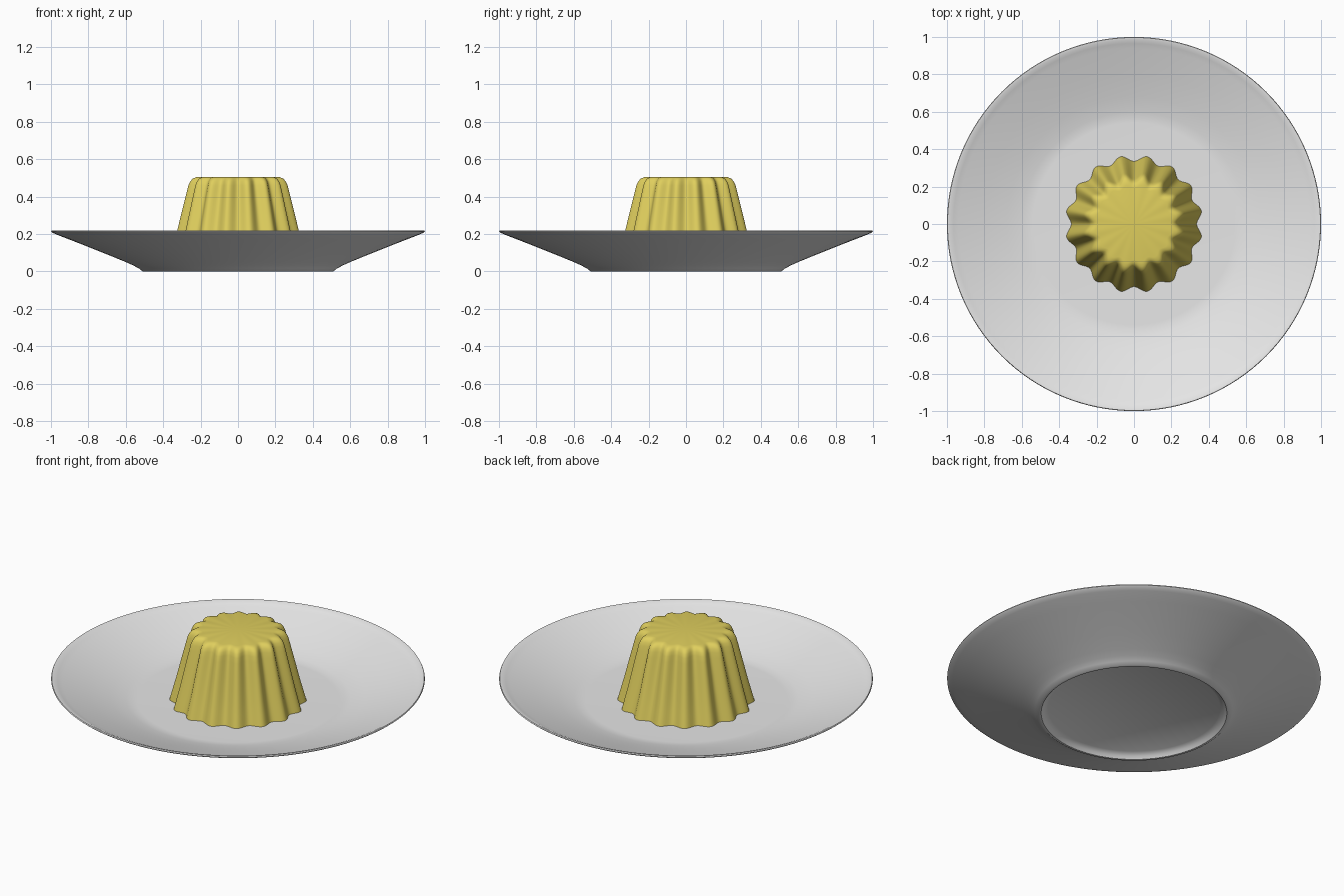
import bpy, math

if "Cube" in bpy.data.objects:
    bpy.data.objects.remove(bpy.data.objects["Cube"])


def material(name, rgb):
    m = bpy.data.materials.new(name)
    m.diffuse_color = (*rgb, 1)
    m.use_nodes = True
    m.node_tree.nodes["Principled BSDF"].inputs["Base Color"].default_value = m.diffuse_color
    return m


def revolve(name, profile, seg, mat, radius, angle):
    """Lathe a profile that starts and ends on the axis (r = 0)."""
    verts = [(0, 0, profile[0][1])]
    for p in profile[1:-1]:
        for i in range(seg):
            a = 2 * math.pi * i / seg
            r = radius(p, a)
            verts.append((r * math.cos(a), r * math.sin(a), p[1]))
    verts.append((0, 0, profile[-1][1]))
    rings, last = len(profile) - 2, len(verts) - 1
    faces = []
    for i in range(seg):
        j = (i + 1) % seg
        faces.append((0, 1 + j, 1 + i))
        for k in range(rings - 1):
            a, b = 1 + k * seg, 1 + (k + 1) * seg
            faces.append((a + i, a + j, b + j, b + i))
        b = 1 + (rings - 1) * seg
        faces.append((b + i, b + j, last))
    me = bpy.data.meshes.new(name)
    me.from_pydata(verts, [], faces)
    me.materials.append(mat)
    ob = bpy.data.objects.new(name, me)
    bpy.context.collection.objects.link(ob)
    bpy.ops.object.select_all(action='DESELECT')
    ob.select_set(True)
    bpy.context.view_layer.objects.active = ob
    bpy.ops.object.shade_smooth_by_angle(angle=math.radians(angle))
    return ob


white = material("plate white", (0.8, 0.8, 0.8))
yellow = material("custard yellow", (0.74, 0.62, 0.11))

# plate: recessed base, foot, sloping wall, rounded rim, flat well
plate_profile = [(0, 0.03), (0.46, 0.03), (0.485, 0.015), (0.497, 0.0),
                 (0.51, 0.0), (0.53, 0.016), (0.56, 0.032), (0.60, 0.05),
                 (0.70, 0.091), (0.80, 0.131), (0.90, 0.17), (0.97, 0.197),
                 (0.992, 0.207), (1.0, 0.214), (0.997, 0.22), (0.985, 0.219),
                 (0.965, 0.210), (0.94, 0.201), (0.80, 0.155), (0.68, 0.117),
                 (0.60, 0.097), (0.565, 0.091), (0.54, 0.09), (0, 0.09)]
revolve("plate", plate_profile, 128, white, lambda p, a: p[0], 40)

# pudding: tapered body with sixteen flutes; third value is flute depth
pudding_profile = [(0, 0.085, 0), (0.352, 0.085, 0.016), (0.333, 0.155, 0.016),
                   (0.315, 0.22, 0.016), (0.285, 0.34, 0.016),
                   (0.262, 0.43, 0.016), (0.254, 0.46, 0.016),
                   (0.246, 0.48, 0.015), (0.234, 0.495, 0.014),
                   (0.219, 0.503, 0.012), (0.200, 0.506, 0.009), (0, 0.506, 0)]
revolve("pudding", pudding_profile, 192, yellow,
        lambda p, a: p[0] - p[2] * math.cos(16 * a), 50)
